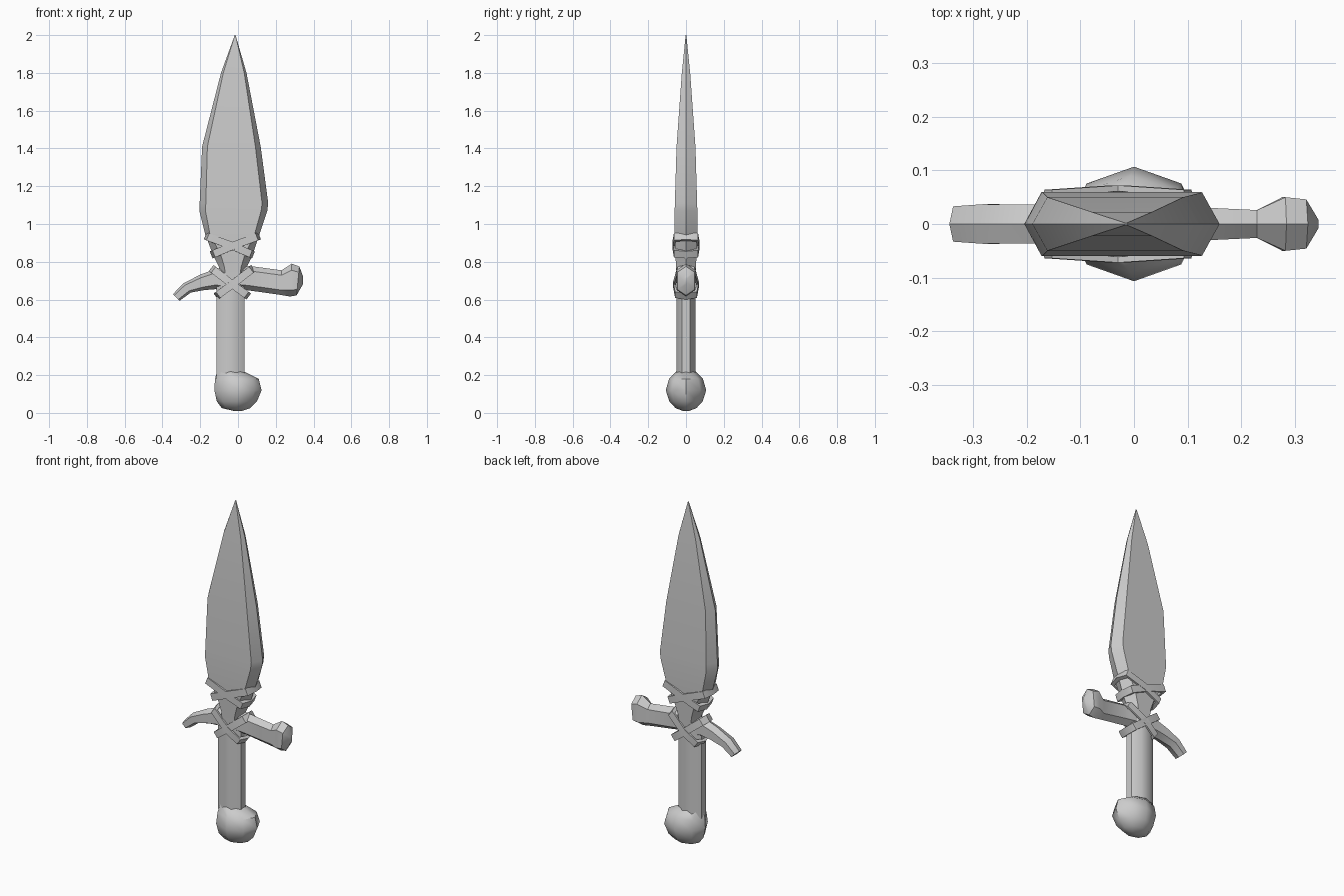
import bpy, bmesh, math
from mathutils import Vector

cube = bpy.data.objects.get("Cube")
if cube:
    bpy.data.objects.remove(cube, do_unlink=True)

grey = bpy.data.materials.new("plain grey")
grey.use_nodes = True
grey.diffuse_color = (0.6, 0.6, 0.6, 1)
grey.node_tree.nodes["Principled BSDF"].inputs["Base Color"].default_value = (0.6, 0.6, 0.6, 1)


def loft(name, rings, closed=False, angle=35):
    """Skin a series of equal rings; cap the ends or close the loop."""
    bm = bmesh.new()
    rows = [[bm.verts.new(p) for p in ring] for ring in rings]
    pairs = list(zip(rows, rows[1:]))
    if closed:
        pairs.append((rows[-1], rows[0]))
    else:
        bm.faces.new(rows[0])
        bm.faces.new(rows[-1])
    for a, b in pairs:
        for i in range(len(a)):
            j = (i + 1) % len(a)
            bm.faces.new((a[i], a[j], b[j], b[i]))
    bmesh.ops.recalc_face_normals(bm, faces=bm.faces)
    mesh = bpy.data.meshes.new(name)
    bm.to_mesh(mesh)
    bm.free()
    mesh.materials.append(grey)
    obj = bpy.data.objects.new(name, mesh)
    bpy.context.collection.objects.link(obj)
    bpy.ops.object.select_all(action='DESELECT')
    obj.select_set(True)
    bpy.context.view_layer.objects.active = obj
    bpy.ops.object.shade_smooth_by_angle(angle=math.radians(angle))
    return obj


def hex_ring(a, b, depth, bevel):
    """Flat hexagon between the edge points a and b, given as (x, z)."""
    a, b = Vector((a[0], 0, a[1])), Vector((b[0], 0, b[1]))
    y = Vector((0, depth, 0))
    p, q = a.lerp(b, bevel), a.lerp(b, 1 - bevel)
    return [a, p - y, q - y, b, q + y, p + y]


def oval_ring(z, left, right, depth, turn=0.0):
    """Eight-sided horizontal oval."""
    mid, half = (left + right) / 2, (right - left) / 2
    return [(mid + half * math.cos(math.tau * (i + turn) / 8),
             depth * math.sin(math.tau * (i + turn) / 8), z) for i in range(8)]


# Leaf-shaped blade narrowing into a neck: height, left, right, half depth
blade = [(0.70, -0.09, 0.03, 0.05), (0.77, -0.10, 0.045, 0.052), (0.83, -0.13, 0.075, 0.056),
         (0.95, -0.175, 0.115, 0.06), (1.07, -0.205, 0.155, 0.06), (1.11, -0.203, 0.16, 0.059),
         (1.41, -0.19, 0.12, 0.05), (1.80, -0.09, 0.045, 0.022), (2.0, -0.017, -0.013, 0.002)]
loft("blade", [hex_ring((l, z), (r, z), d, 0.09 if z > 0.9 else 0.2)
               for z, l, r, d in blade])

# Grip and rounded pommel
loft("grip", [oval_ring(z, -0.121, 0.041, 0.054, 0.5) for z in (0.18, 0.74)])
pommel = [(0.22, -0.11, 0.03, 0.05), (0.18, -0.122, 0.11, 0.09), (0.12, -0.125, 0.125, 0.107),
          (0.06, -0.112, 0.10, 0.088), (0.025, -0.085, 0.065, 0.055), (0.01, -0.02, 0.02, 0.015)]
loft("pommel", [oval_ring(*row) for row in pommel], angle=45)

# Crossguard arms: top edge, bottom edge, half depth
curved = [((-0.02, 0.77), (-0.02, 0.64), 0.042), ((-0.11, 0.765), (-0.12, 0.655), 0.036),
          ((-0.20, 0.732), (-0.18, 0.65), 0.036), ((-0.29, 0.685), (-0.25, 0.637), 0.037),
          ((-0.345, 0.628), (-0.31, 0.593), 0.033)]
loft("right_guard_arm", [hex_ring(a, b, d, 0.2) for a, b, d in curved])
straight = [((-0.04, 0.78), (-0.04, 0.66), 0.04), ((0.06, 0.778), (0.06, 0.648), 0.034),
            ((0.23, 0.755), (0.23, 0.624), 0.026), ((0.285, 0.79), (0.275, 0.616), 0.05),
            ((0.325, 0.775), (0.31, 0.622), 0.046), ((0.345, 0.72), (0.343, 0.68), 0.008)]
loft("left_guard_arm", [hex_ring(a, b, d, 0.2) for a, b, d in straight])


# Crossed straps: a flat band looped in a tilted plane
def strap(name, high, low, middle, width):
    """high, middle and low are (x, z, half depth) along the front of the loop."""
    front = [Vector((x, -d, z)) for x, z, d in (high, middle, low)]
    back = [Vector((p.x, -p.y, p.z)) for p in reversed(front)]
    run = front[2] - front[0]
    side = Vector((-run.z, 0, run.x)).normalized() * width
    along = run.normalized() * 0.015
    along.y = 0
    ends = [front[2] + along, front[0] - along]
    for e in ends:
        e.y = 0
    loop = front + [ends[0]] + back + [ends[1]]
    centre = sum(loop, Vector()) / len(loop)
    rings = []
    for p in loop:
        inner = centre + (p - centre) * 0.85
        rings.append([p - side, p + side, inner + side, inner - side])
    loft(name, rings, closed=True)


MID = -0.03
for sign, label in ((-1, "right"), (1, "left")):
    strap("blade_strap_" + label, (MID + sign * 0.13, 0.932, 0.064),
          (MID - sign * 0.098, 0.842, 0.064), (MID + sign * 0.01, 0.888, 0.072), 0.02)
    strap("guard_strap_" + label, (MID + sign * 0.10, 0.758, 0.046),
          (MID - sign * 0.075, 0.625, 0.058), (MID, 0.68, 0.068), 0.02)
